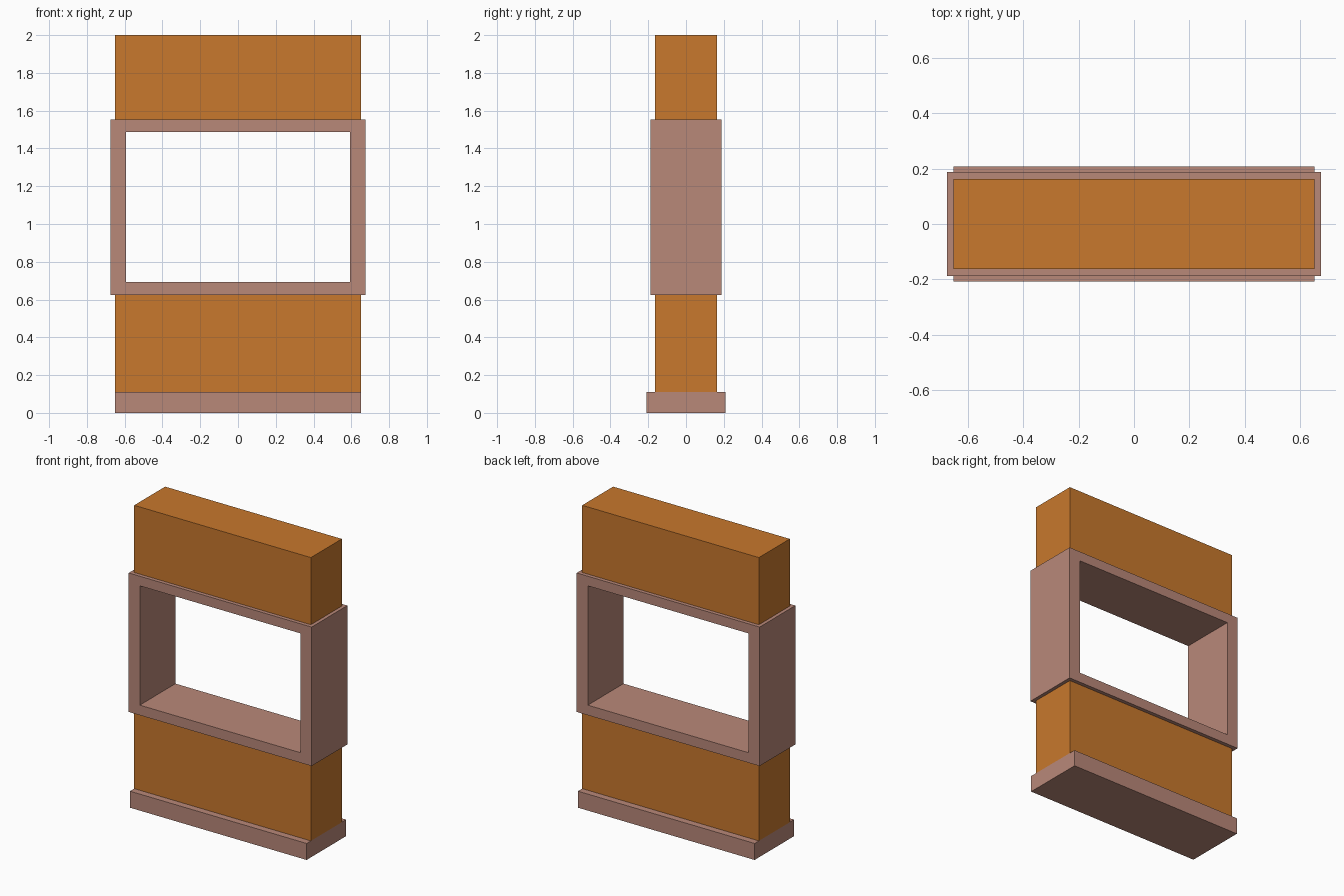
import bpy, bmesh

if "Cube" in bpy.data.objects:
    bpy.data.objects.remove(bpy.data.objects["Cube"])


def material(name, rgb):
    m = bpy.data.materials.new(name)
    m.diffuse_color = (*rgb, 1)
    m.use_nodes = True
    m.node_tree.nodes["Principled BSDF"].inputs["Base Color"].default_value = m.diffuse_color
    return m


ORANGE = material("orange_wall", (0.578, 0.188, 0.026))
PINK = material("dusty_pink_trim", (0.485, 0.246, 0.191))


def add_object(name, bm, mat):
    bmesh.ops.recalc_face_normals(bm, faces=bm.faces)
    mesh = bpy.data.meshes.new(name)
    bm.to_mesh(mesh)
    bm.free()
    mesh.materials.append(mat)
    obj = bpy.data.objects.new(name, mesh)
    bpy.context.collection.objects.link(obj)
    return obj


def box(name, hx, hy, z0, z1, mat):
    """Box centred on x and y, with half sizes hx, hy."""
    bm = bmesh.new()
    bmesh.ops.create_cube(bm, size=2)
    for v in bm.verts:
        v.co = (v.co.x * hx, v.co.y * hy, z1 if v.co.z > 0 else z0)
    return add_object(name, bm, mat)


def ring(name, outer, inner, hy, mat):
    """Rectangular frame; outer and inner are (half width, bottom, top)."""
    bm = bmesh.new()
    loops = []
    for hx, z0, z1 in (outer, inner):
        for y in (-hy, hy):
            loops.append([bm.verts.new((x, y, z)) for x, z in
                          ((-hx, z0), (hx, z0), (hx, z1), (-hx, z1))])
    of, ob, nf, nb = loops
    for a, b in ((of, ob), (ob, nb), (nb, nf), (nf, of)):
        for i in range(4):
            j = (i + 1) % 4
            bm.faces.new((a[i], a[j], b[j], b[i]))
    return add_object(name, bm, mat)


# Wall below and above the window, ends tucked inside the frame
box("lower_wall", 0.652, 0.163, 0.11, 0.65, ORANGE)
box("upper_wall", 0.652, 0.163, 1.525, 2.0, ORANGE)

# Window frame lining the opening
ring("window_frame", (0.675, 0.625, 1.552), (0.593, 0.692, 1.488), 0.188, PINK)

# Skirting base
box("base_skirting", 0.652, 0.208, 0.0, 0.11, PINK)
